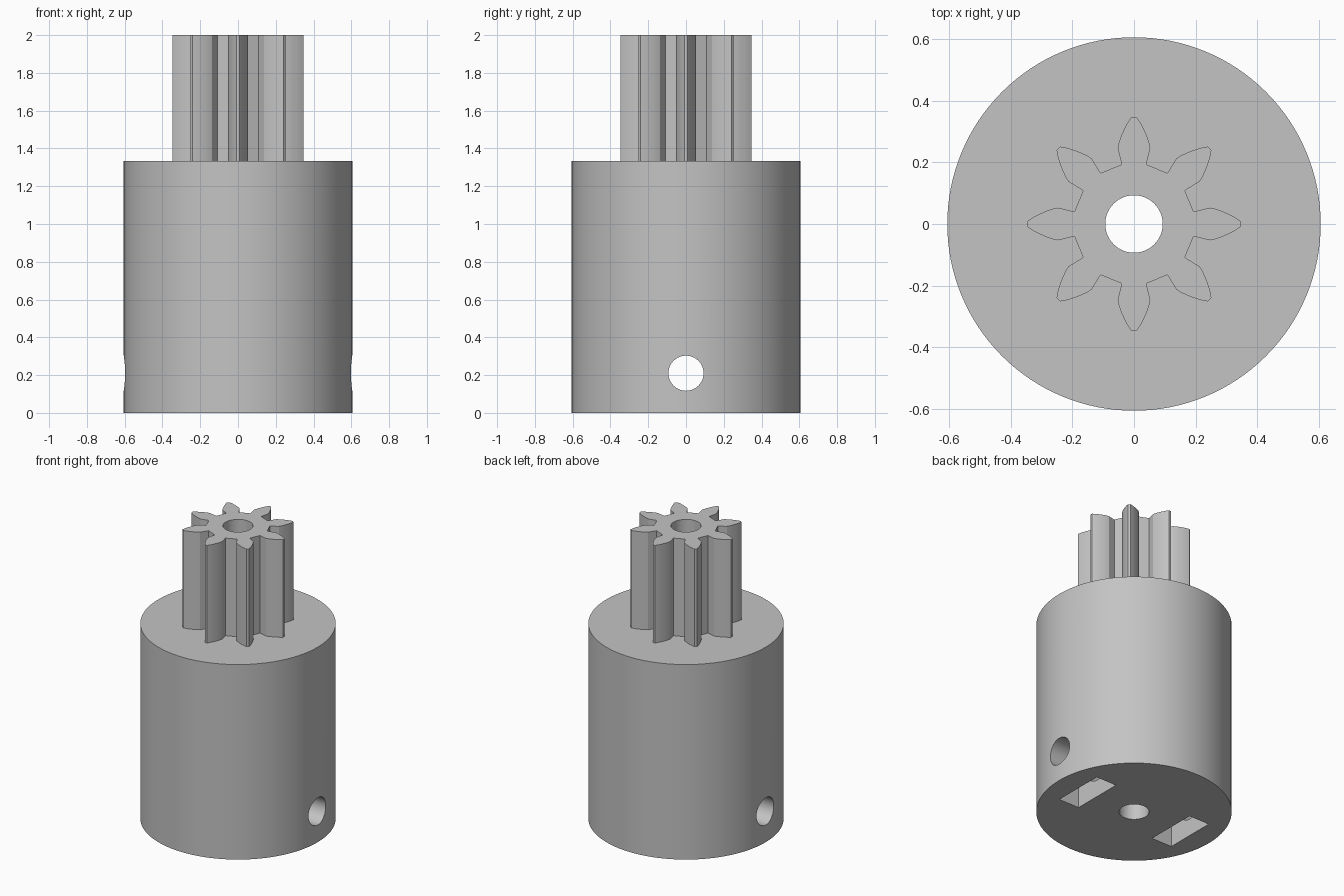
import bpy, bmesh
from math import pi, radians
from mathutils import Matrix, Vector

cube = bpy.data.objects.get("Cube")
if cube:
    bpy.data.objects.remove(cube, do_unlink=True)

BODY_R, BODY_H, TOTAL_H = 0.605, 1.333, 2.0
BORE_R, SCREW_Z = 0.093, 0.21

grey = bpy.data.materials.new("plain_grey")
grey.use_nodes = True
COLOUR = (0.55, 0.55, 0.55, 1)
grey.diffuse_color = COLOUR
grey.node_tree.nodes["Principled BSDF"].inputs["Base Color"].default_value = COLOUR


def make_object(name, bm):
    bmesh.ops.recalc_face_normals(bm, faces=bm.faces)
    mesh = bpy.data.meshes.new(name)
    bm.to_mesh(mesh)
    bm.free()
    mesh.materials.append(grey)
    obj = bpy.data.objects.new(name, mesh)
    bpy.context.collection.objects.link(obj)
    return obj


def cylinder(name, radius, depth, centre, sides=96, turn=Matrix.Identity(4)):
    bm = bmesh.new()
    bmesh.ops.create_cone(bm, cap_ends=True, segments=sides, radius1=radius,
                          radius2=radius, depth=depth,
                          matrix=Matrix.Translation(centre) @ turn)
    return make_object(name, bm)


def box(name, size, centre):
    bm = bmesh.new()
    bmesh.ops.create_cube(bm, size=1, matrix=Matrix.Translation(centre)
                          @ Matrix.Diagonal((*size, 1)))
    return make_object(name, bm)


def gear(name, teeth, z0, z1):
    # One flank from root to tip, mirrored into a tooth and repeated round
    flank = [(0.04, 0.193), (0.053, 0.247), (0.049, 0.265), (0.042, 0.284),
             (0.032, 0.307), (0.021, 0.328), (0.008, 0.347)]
    tooth = [(-x, y) for x, y in flank] + [(x, y) for x, y in reversed(flank)]
    bm = bmesh.new()
    ring = []
    for i in range(teeth):
        spin = Matrix.Rotation(-2 * pi * i / teeth, 3, 'Z')
        ring += [bm.verts.new(spin @ Vector((x, y, z0))) for x, y in tooth]
    base = bm.faces.new(ring)
    top = bmesh.ops.extrude_face_region(bm, geom=[base])["geom"]
    bmesh.ops.translate(bm, vec=(0, 0, z1 - z0),
                        verts=[v for v in top if isinstance(v, bmesh.types.BMVert)])
    return make_object(name, bm)


def combine(target, tool, operation):
    tool.hide_render = True
    mod = target.modifiers.new(tool.name, 'BOOLEAN')
    mod.operation, mod.object, mod.solver = operation, tool, 'EXACT'
    bpy.context.view_layer.objects.active = target
    bpy.ops.object.modifier_apply(modifier=mod.name)
    bpy.data.objects.remove(tool, do_unlink=True)


# Round hub with the pinion on top
hub = cylinder("pinion_hub", BODY_R, BODY_H, (0, 0, BODY_H / 2), 128)
combine(hub, gear("pinion", 8, BODY_H - 0.1, TOTAL_H), 'UNION')

# Shaft bore, cross screw hole and the two nut pockets
combine(hub, cylinder("shaft_bore", BORE_R, 3, (0, 0, 1), 48), 'DIFFERENCE')
combine(hub, cylinder("screw_hole", BORE_R, 2, (0, 0, SCREW_Z), 48,
                      Matrix.Rotation(radians(90), 4, 'Y')), 'DIFFERENCE')
for side in (-1, 1):
    combine(hub, box("nut_pocket", (0.155, 0.36, 0.8), (side * 0.375, 0, -0.01)),
            'DIFFERENCE')

# Smooth curved walls, keep edges crisp
bpy.ops.object.select_all(action='DESELECT')
hub.select_set(True)
bpy.context.view_layer.objects.active = hub
bpy.ops.object.shade_smooth_by_angle(angle=radians(25))
